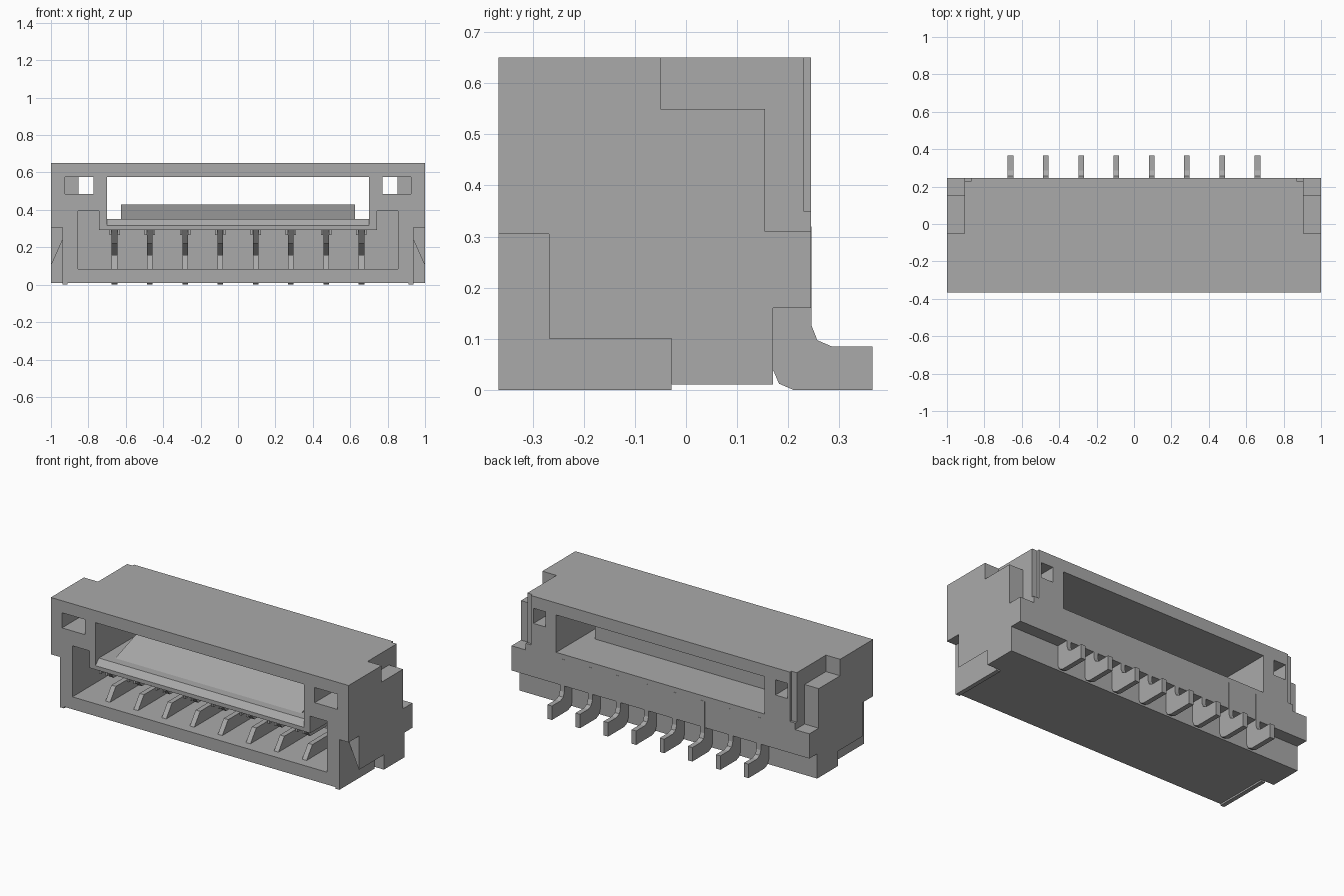
import bpy
import bmesh

old = bpy.data.objects.get("Cube")
if old:
    bpy.data.objects.remove(old, do_unlink=True)

GRAY = (0.4, 0.4, 0.4, 1.0)
gray = bpy.data.materials.new("neutral_gray")
gray.use_nodes = True
gray.diffuse_color = GRAY
gray.node_tree.nodes["Principled BSDF"].inputs["Base Color"].default_value = GRAY


def prism(name, axis, profile, lo, hi):
    """Extrude a profile along axis: 'x' takes (y, z) points, 'y' takes (x, z)."""
    bm = bmesh.new()

    def place(a, b, t):
        return (t, a, b) if axis == "x" else (a, t, b)

    face = bm.faces.new([bm.verts.new(place(a, b, lo)) for a, b in profile])
    new = bmesh.ops.extrude_face_region(bm, geom=[face])["geom"]
    verts = [v for v in new if isinstance(v, bmesh.types.BMVert)]
    bmesh.ops.translate(bm, vec=place(0, 0, hi - lo), verts=verts)
    bmesh.ops.recalc_face_normals(bm, faces=bm.faces[:])
    mesh = bpy.data.meshes.new(name)
    bm.to_mesh(mesh)
    bm.free()
    mesh.materials.append(gray)
    obj = bpy.data.objects.new(name, mesh)
    bpy.context.collection.objects.link(obj)
    return obj


def box(name, x0, x1, y0, y1, z0, z1):
    return prism(name, "y", [(x0, z0), (x1, z0), (x1, z1), (x0, z1)], y0, y1)


def cut(target, cutter):
    mod = target.modifiers.new("cut", "BOOLEAN")
    mod.operation = "DIFFERENCE"
    mod.solver = "EXACT"
    mod.object = cutter
    bpy.context.view_layer.objects.active = target
    bpy.ops.object.modifier_apply(modifier=mod.name)
    bpy.data.objects.remove(cutter, do_unlink=True)


FRONT, BACK, BOTTOM, TOP = -0.367, 0.245, 0.01, 0.65

# Housing with the full-width step under the rear edge
housing = prism("housing", "x", [(FRONT, BOTTOM), (0.17, BOTTOM), (0.17, 0.16),
                                 (BACK, 0.16), (BACK, TOP), (FRONT, TOP)], -1, 1)

# Through slot, its chamfered front lip, and the contact cavity below
cut(housing, box("slot", -0.7, 0.7, -1, 1, 0.35, 0.577))
cut(housing, prism("lip", "x", [(-0.41, 0.27), (-0.335, 0.35), (-0.335, 0.4),
                                (-0.41, 0.4)], -0.7, 0.7))
cut(housing, prism("cavity", "y", [
    (-0.855, 0.085), (0.855, 0.085), (0.855, 0.395), (0.742, 0.395), (0.742, 0.292),
    (-0.742, 0.292), (-0.742, 0.395), (-0.855, 0.395)], -1, 0.1))


def mirrored(s, points):
    return [(s * a, b) for a, b in points]


for s in (-1, 1):
    # Small windows, wider at the front
    for x1, y1 in ((0.853, 1), (0.925, -0.2)):
        lo, hi = sorted((s * 0.772, s * x1))
        cut(housing, box("window", lo, hi, -1, y1, 0.485, 0.577))
    # Stepped notch in the upper rear corner
    lo, hi = sorted((s * 0.905, s * 1.1))
    cut(housing, prism("rear_notch", "x", [
        (-0.05, 0.55), (0.155, 0.55), (0.155, 0.31), (0.5, 0.31),
        (0.5, 0.9), (-0.05, 0.9)], lo, hi))
    # Shallow groove beside the rear notch
    lo, hi = sorted((s * 0.87, s * 0.95))
    cut(housing, box("groove", lo, hi, 0.23, 0.5, 0.35, 0.9))
    # Lower front corner notch and the undercut behind it
    lo, hi = sorted((s * 0.938, s * 1.1))
    cut(housing, box("front_notch", lo, hi, -1, -0.268, -0.2, 0.305))
    cut(housing, prism("undercut", "y", mirrored(s, [
        (0.938, -0.2), (1.1, -0.2), (1.1, 0.1), (1.0, 0.1), (0.938, 0.24)]),
        -0.3, -0.028))
    # Solder tab, just proud of the underside
    lo, hi = sorted((s * 0.912, s * 0.938))
    box("right_solder_tab" if s < 0 else "left_solder_tab", lo, hi,
        FRONT, -0.028, 0, 0.05)

# Raised wedge tongue inside the slot
prism("tongue", "x", [(-0.3, 0.345), (-0.02, 0.345), (-0.02, 0.43), (-0.05, 0.43)],
      -0.625, 0.625)


# Bent solder leg outline with rounded inner and outer corners
leg = [(0.365, 0), (0.365, 0.085), (0.285, 0.085), (0.257, 0.097), (0.246, 0.125),
       (0.246, 0.32), (0.17, 0.32), (0.17, 0.04), (0.182, 0.012), (0.21, 0)]
lower = [(-0.31, 0.08), (-0.25, 0.16), (0.12, 0.16), (0.12, 0.08)]
upper = [(-0.33, 0.295), (-0.27, 0.22), (-0.05, 0.22), (0.02, 0.16),
         (0.12, 0.16), (0.12, 0.295)]

PITCH = 0.1886
for i in range(8):
    x = (i - 3.5) * PITCH
    n = str(i + 1)
    prism("solder_leg_" + n, "x", leg, x - 0.015, x + 0.015)
    prism("lower_contact_" + n, "x", lower, x - 0.015, x + 0.015)
    prism("upper_contact_" + n, "x", upper, x - 0.015, x + 0.015)
    # Guide cheeks either side of each upper contact
    for side in (-1, 1):
        c = x + side * 0.022
        box("contact_guide_" + n, c - 0.006, c + 0.006, -0.35, 0.1, 0.265, 0.3)
